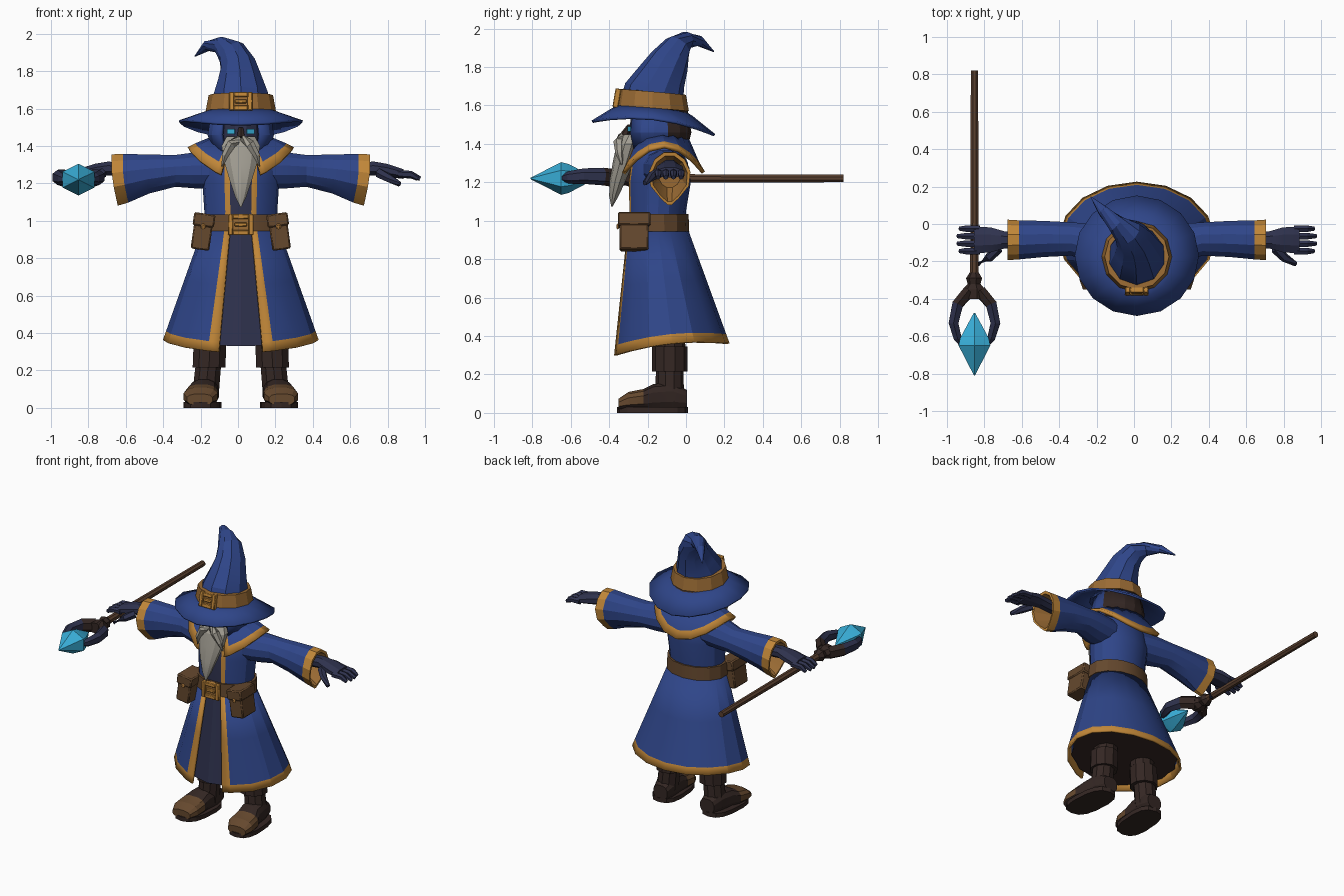
import bpy, bmesh
from math import sin, cos, pi, radians, copysign
from mathutils import Vector, Matrix

if "Cube" in bpy.data.objects:
    bpy.data.objects.remove(bpy.data.objects["Cube"])

COLOURS = {
    "robe blue": (0.028, 0.060, 0.25), "trim gold": (0.53, 0.24, 0.04),
    "band bronze": (0.33, 0.15, 0.035), "leather brown": (0.13, 0.065, 0.027),
    "boot dark brown": (0.034, 0.020, 0.017), "glove navy": (0.028, 0.032, 0.075),
    "beard grey": (0.36, 0.34, 0.29), "crystal cyan": (0.04, 0.42, 0.68),
    "staff wood": (0.10, 0.050, 0.028),
}
BLUE, GOLD, BRONZE, BROWN, DARK, NAVY, GREY, CYAN, WOOD = COLOURS
MATS = {}
for key, rgb in COLOURS.items():
    m = MATS[key] = bpy.data.materials.new(key)
    m.use_nodes = True
    m.diffuse_color = (*rgb, 1)
    m.node_tree.nodes["Principled BSDF"].inputs["Base Color"].default_value = (*rgb, 1)
SHIFT = 0.015  # body axis
PARTS = []


def finish(name, bm, keys):
    """Turn a bmesh with one material key per face into an object."""
    used = list(dict.fromkeys(keys))
    for f, k in zip(bm.faces, keys):
        f.material_index = used.index(k)
    bmesh.ops.recalc_face_normals(bm, faces=bm.faces[:])
    me = bpy.data.meshes.new(name)
    bm.to_mesh(me)
    bm.free()
    for k in used:
        me.materials.append(MATS[k])
    ob = bpy.data.objects.new(name, me)
    ob.location.x = SHIFT
    bpy.context.collection.objects.link(ob)
    PARTS.append(ob)
    return ob


def skin(name, rings, paint, closed=True, caps=True, thick=0):
    """Bridge rings of points; paint is a colour or a rule (row, column, centre)."""
    bm = bmesh.new()
    vs = [[bm.verts.new(p) for p in r] for r in rings]
    n, keys = len(rings[0]), []
    rule = paint if callable(paint) else lambda r, c, p: paint

    def face(verts, r, c):
        f = bm.faces.new(verts)
        keys.append(rule(r, c, f.calc_center_median()))

    for r in range(len(rings) - 1):
        for c in range(n if closed else n - 1):
            d = (c + 1) % n
            face((vs[r][c], vs[r][d], vs[r + 1][d], vs[r + 1][c]), r, c)
    if closed and caps:
        face(vs[0][::-1], -1, 0)
        face(vs[-1], len(rings) - 1, 0)
    ob = finish(name, bm, keys)
    if thick:
        mod = ob.modifiers.new("thickness", "SOLIDIFY")
        mod.thickness, mod.offset = thick, 0
    return ob


def shell(name, rows, phis, paint, closed=True, caps=False, thick=0, pleat=0):
    """Stacked ellipses (rx, ry, cy, front z, side z, back z); phi 0 is the front."""
    rings = []
    for rx, ry, cy, zf, zs, zb in rows:
        ring = []
        for i, a in enumerate(phis):
            k, c = 1 - pleat * (i % 2), cos(a)
            z = zs + (zf - zb) / 2 * c + ((zf + zb) / 2 - zs) * c * c
            ring.append((rx * k * sin(a), cy - ry * k * c, z))
        rings.append(ring)
    return skin(name, rings, paint, closed, caps, thick)


def loft(name, secs, paint, n=8, axis=None, power=1.0, shape=None):
    """Sections (x, y, z, a, b) across an axis, or across the path itself."""
    pts = [Vector(s[:3]) for s in secs]
    rings = []
    for i, s in enumerate(secs):
        d = axis or (pts[min(i + 1, len(pts) - 1)] - pts[max(i - 1, 0)])
        d = Vector(d).normalized()
        ref = Vector((0, 1, 0)) if abs(d.x) > 0.75 else Vector((1, 0, 0))
        u = (ref - d * ref.dot(d)).normalized()
        v = d.cross(u)
        ring = []
        for j in range(n):
            a = 2 * pi * (j + 0.5) / n
            e = [copysign(abs(t) ** power, t) for t in (cos(a), sin(a))]
            p = pts[i] + u * s[3] * e[0] + v * s[4] * e[1]
            ring.append(shape(p) if shape else p)
        rings.append(ring)
    return skin(name, rings, paint)


def boxes(name, items, rot=(0, "Z"), pivot=(0, 0, 0), bevel=0):
    """Several boxes (centre, size, colour) as one object, turned about a pivot."""
    bm, keys = bmesh.new(), []
    turn = Matrix.Translation(pivot) @ Matrix.Rotation(rot[0], 4, rot[1])
    for loc, size, key in items:
        mat = turn @ Matrix.Translation(loc) @ Matrix.Diagonal((*size, 1))
        bmesh.ops.create_cube(bm, size=1, matrix=mat)
        keys += [key] * 6
    ob = finish(name, bm, keys)
    if bevel:
        mod = ob.modifiers.new("bevel", "BEVEL")
        mod.width, mod.segments = bevel, 1
    return ob


def around(n, gap=0.0, strip=0.0):
    """Angles round the body, optionally with a front gap and edge strips."""
    if not gap:
        return [2 * pi * i / n for i in range(n)]
    g = gap + strip
    mid = [g + (2 * pi - 2 * g) * i / n for i in range(n + 1)]
    return [gap] + mid + [2 * pi - gap] if strip else mid


# Robe: skirt, underskirt, torso, collar
phis = around(14, 0.29, 0.15)
last = len(phis) - 2
top, hem = (0.2, 0.155, -0.15, 0.95, 0.95, 0.95), (0.41, 0.30, -0.08, 0.295, 0.36, 0.36)
rows = [[a + (b - a) * t for a, b in zip(top, hem)] for t in (0, 0.45, 0.92, 1)]
shell("robe_skirt", rows, phis, lambda r, c, p: GOLD if r == 2 or c in (0, last) else BLUE,
      closed=False, thick=0.014)
shell("underskirt", [(0.18, 0.145, -0.15, 0.94, 0.94, 0.94), (0.385, 0.283, -0.08, 0.33, 0.39, 0.39)],
      around(28), lambda r, c, p: DARK if r == 1 else NAVY, caps=True, pleat=0.04)


def torso_paint(r, c, p):
    if c > last:
        return NAVY
    return GOLD if c in (0, last) else BLUE


shell("robe_torso", [(rx, ry, cy, z, z, z) for rx, ry, cy, z in (
    (0.2, 0.155, -0.15, 0.93), (0.195, 0.15, -0.15, 1.05), (0.205, 0.165, -0.14, 1.2),
    (0.205, 0.15, -0.14, 1.3), (0.17, 0.11, -0.14, 1.38), (0.1, 0.09, -0.14, 1.44))],
    phis, torso_paint, caps=True)
cphis = around(14, 0.38, 0.12)
shell("shoulder_collar", [(0.13, 0.125, -0.13, 1.43, 1.45, 1.45), (0.24, 0.185, -0.125, 1.285, 1.405, 1.3),
                          (0.28, 0.215, -0.125, 1.225, 1.385, 1.25)], cphis,
      lambda r, c, p: GOLD if r == 1 or c in (0, len(cphis) - 2) else BLUE, closed=False, thick=0.02)

# Belt with buckle and pouches
shell("belt", [(rx, rx - 0.05, -0.15, z, z, z) for rx, z in (
    (0.19, 0.945), (0.217, 0.945), (0.213, 1.035), (0.19, 1.035))], around(14), BROWN)


def buckle(name, pivot, w, h, tilt):
    t = 0.026
    bars = [((s * (w - t / 2), 0, 0), (t, 0.03, 2 * h), GOLD) for s in (-1, 1)]
    bars += [((0, 0, s * (h - t / 2)), (2 * w - 2 * t, 0.03, t), GOLD) for s in (-1, 1)]
    bars += [((0, 0.008, 0), (2 * w - t, 0.012, 2 * h - t), BRONZE),
             ((0, -0.004, 0), (w, 0.02, 0.02), GOLD)]
    boxes(name, bars, (tilt, "X"), pivot, 0.004)


buckle("belt_buckle", (0, -0.325, 0.98), 0.068, 0.056, 0)
for side, s in (("left", 1), ("right", -1)):
    boxes(side + "_pouch", [((0, 0, -0.02), (0.10, 0.15, 0.16), BROWN),
                            ((0, 0, 0.06), (0.115, 0.17, 0.07), BROWN),
                            ((0, -0.085, 0.025), (0.025, 0.015, 0.03), BRONZE)],
          (-0.14 * s, "Y"), (0.205 * s, -0.27, 0.945), 0.012)

# Head: face, eyes, nose, hood, beard, moustache
loft("face", [(0, -0.17, 1.36, 0.1, 0.1), (0, -0.17, 1.45, 0.12, 0.13), (0, -0.17, 1.56, 0.11, 0.12)],
     NAVY, 12, (0, 0, 1))
hphis = around(12, 0.65)
shell("hood", [(rx, rx, -0.15, z, z, z) for rx, z in ((0.145, 1.37), (0.168, 1.46), (0.15, 1.57))], hphis,
      lambda r, c, p: DARK if p.y > -0.13 and p.z > 1.41 else BLUE, closed=False, thick=0.02)
loft("nose", [(0, -0.29, 1.50, 0.014, 0.015), (0, -0.32, 1.45, 0.024, 0.025), (0, -0.3, 1.43, 0.015, 0.01)],
     DARK, 6, (0, 0, 1))
loft("beard", [(0, -0.28, 1.45, 0.08, 0.045), (0, -0.30, 1.40, 0.108, 0.06), (0, -0.325, 1.31, 0.092, 0.055),
               (0, -0.355, 1.21, 0.06, 0.042), (0, -0.375, 1.13, 0.032, 0.025), (0, -0.385, 1.075, 0.004, 0.004)],
     GREY, 10, (0, 0, 1))

# Hat: brim, bent crown, band and buckle
shell("hat_brim", [(0.14, 0.15, -0.18, 1.605, 1.595, 1.575), (0.2, 0.21, -0.18, 1.575, 1.575, 1.54),
                   (0.33, 0.318, -0.17, 1.515, 1.53, 1.445)], around(16), BLUE, thick=0.014)
loft("hat_crown", [(0, -0.18, 1.57, 0.165, 0.175), (0, -0.165, 1.67, 0.152, 0.158),
                   (-0.005, -0.125, 1.75, 0.122, 0.128), (-0.015, -0.085, 1.83, 0.098, 0.105),
                   (-0.05, -0.045, 1.90, 0.08, 0.075), (-0.11, 0.0, 1.94, 0.05, 0.045),
                   (-0.18, 0.07, 1.935, 0.03, 0.028), (-0.245, 0.145, 1.88, 0.003, 0.003)], BLUE, 10)
band = [(0.15, 0.15, 1.59), (0.188, 0.19, 1.59), (0.172, 0.175, 1.675), (0.14, 0.14, 1.675)]
shell("hat_band", [(rx, ry, -0.175, z + 0.01, z - 0.003, z - 0.02) for rx, ry, z in band], around(12), BRONZE)
buckle("hat_buckle", (0, -0.36, 1.638), 0.062, 0.05, -0.17)


def cuff_shape(p):
    """Taper the lower half of the hanging cuff to a soft point and slant its rim."""
    far = max(0, min(1, (abs(p.x) - 0.4) / 0.2))
    low = max(0, (1.23 - p.z) / 0.14)
    cy = -0.085
    x = p.x - copysign(0.03 * low * far, p.x)
    return Vector((x, cy + (p.y - cy) * (1 - 0.6 * far * low * low), p.z))


for side, s in (("left", 1), ("right", -1)):
    # Eyes and moustache
    boxes(side + "_eye", [((0, 0, 0), (0.042, 0.009, 0.026), CYAN)], (0.4 * s, "Z"), (0.052 * s, -0.293, 1.478))
    loft(side + "_moustache", [(0.005 * s, -0.335, 1.44, 0.018, 0.02), (0.05 * s, -0.35, 1.41, 0.028, 0.028),
                               (0.085 * s, -0.345, 1.35, 0.02, 0.022), (0.1 * s, -0.335, 1.29, 0.003, 0.003)],
         GREY, 6)
    # Sleeve with open, gold-edged cuff
    loft(side + "_sleeve", [(x * s, y, z, a, b) for x, y, z, a, b in (
        (0.1, -0.125, 1.27, 0.11, 0.10), (0.24, -0.105, 1.27, 0.11, 0.10), (0.35, -0.08, 1.267, 0.092, 0.088),
        (0.5, -0.08, 1.25, 0.1, 0.108), (0.63, -0.085, 1.228, 0.108, 0.135), (0.69, -0.085, 1.218, 0.112, 0.142),
        (0.688, -0.085, 1.218, 0.095, 0.122), (0.56, -0.085, 1.24, 0.06, 0.07))],
        lambda r, c, p: (GOLD if r in (4, 5) else BRONZE) if r >= 4 else BLUE, 12, (1, 0, 0), shape=cuff_shape)
    # Gloved hand
    loft(side + "_palm", [(x * s, -0.085, z, a, b) for x, z, a, b in (
        (0.54, 1.265, 0.045, 0.04), (0.71, 1.28, 0.05, 0.04), (0.78, 1.27, 0.072, 0.038),
        (0.87, 1.25, 0.078, 0.028))], NAVY, 8, (1, 0, 0))
    for k in range(4):
        y, tip = -0.145 + 0.04 * k, 0.965 - 0.012 * abs(k - 1.5)
        loft(f"{side}_finger_{k + 1}", [(0.84 * s, y, 1.25, 0.021, 0.022), (0.91 * s, y, 1.247, 0.02, 0.02),
                                       (tip * s, y, 1.225, 0.012, 0.012)], NAVY, 6)
    loft(side + "_thumb", [(0.74 * s, -0.13, 1.255, 0.028, 0.028), (0.79 * s, -0.18, 1.23, 0.024, 0.024),
                           (0.85 * s, -0.215, 1.195, 0.013, 0.013)], NAVY, 6)
    # Boot: shaft, folded cuff, foot with toe cap, sole
    loft(side + "_boot_shaft", [(x * s, -0.085, z, r, r) for x, z, r in (
        (0.15, 0.45, 0.075), (0.155, 0.345, 0.082), (0.165, 0.345, 0.092), (0.17, 0.215, 0.092),
        (0.175, 0.215, 0.072), (0.19, 0.06, 0.075))], DARK, 10, (0, 0, 1))
    loft(side + "_foot", [(x * s, y, z, a, b) for x, y, z, a, b in (
        (0.185, 0.005, 0.07, 0.055, 0.05), (0.19, -0.07, 0.085, 0.075, 0.075), (0.2, -0.17, 0.08, 0.077, 0.072),
        (0.21, -0.22, 0.068, 0.09, 0.058), (0.215, -0.30, 0.06, 0.093, 0.05), (0.22, -0.35, 0.045, 0.07, 0.03))],
        lambda r, c, p: BROWN if p.y < -0.2 and p.z > 0.035 else DARK, 12, (0, 1, 0), 0.75)
    loft(side + "_sole", [(0.205 * s, -0.175, z, 0.1, 0.185) for z in (0, 0.03)], DARK, 14, (0, 0, 1), 0.75,
         lambda p: Vector((p.x + copysign(0.06, p.x) * (-0.17 - p.y), p.y, p.z)))

# Staff: rod, knot, claws, crystal
SX, SZ = -0.868, 1.22
loft("staff_rod", [(SX, 0.82, SZ, 0.021, 0.021), (SX, -0.32, SZ, 0.025, 0.025)], WOOD, 8)
loft("staff_knot", [(SX, -0.26, SZ, 0.026, 0.026), (SX, -0.29, SZ, 0.045, 0.045), (SX, -0.32, SZ, 0.036, 0.036),
                    (SX, -0.35, SZ, 0.062, 0.046), (SX, -0.40, SZ, 0.06, 0.04)], DARK, 7)
for side, s in (("left", 1), ("right", -1)):
    loft(side + "_staff_claw", [(SX + x * s, y, SZ + z, r, r * 1.35) for x, y, z, r in (
        (0.03, -0.36, 0, 0.035), (0.09, -0.43, 0.01, 0.034), (0.112, -0.53, 0.012, 0.03),
        (0.09, -0.61, 0.005, 0.024), (0.06, -0.665, 0, 0.005))],
        lambda r, c, p: DARK if p.y > -0.46 else NAVY, 6)
loft("crystal", [(SX, -0.475, SZ, 0.004, 0.004), (SX, -0.61, SZ, 0.088, 0.075), (SX, -0.65, SZ, 0.098, 0.085),
                 (SX, -0.81, SZ, 0.003, 0.003)], CYAN, 6)

# Shading
bpy.ops.object.select_all(action="DESELECT")
for ob in PARTS:
    ob.select_set(True)
bpy.context.view_layer.objects.active = PARTS[0]
bpy.ops.object.shade_smooth_by_angle(angle=radians(22))
